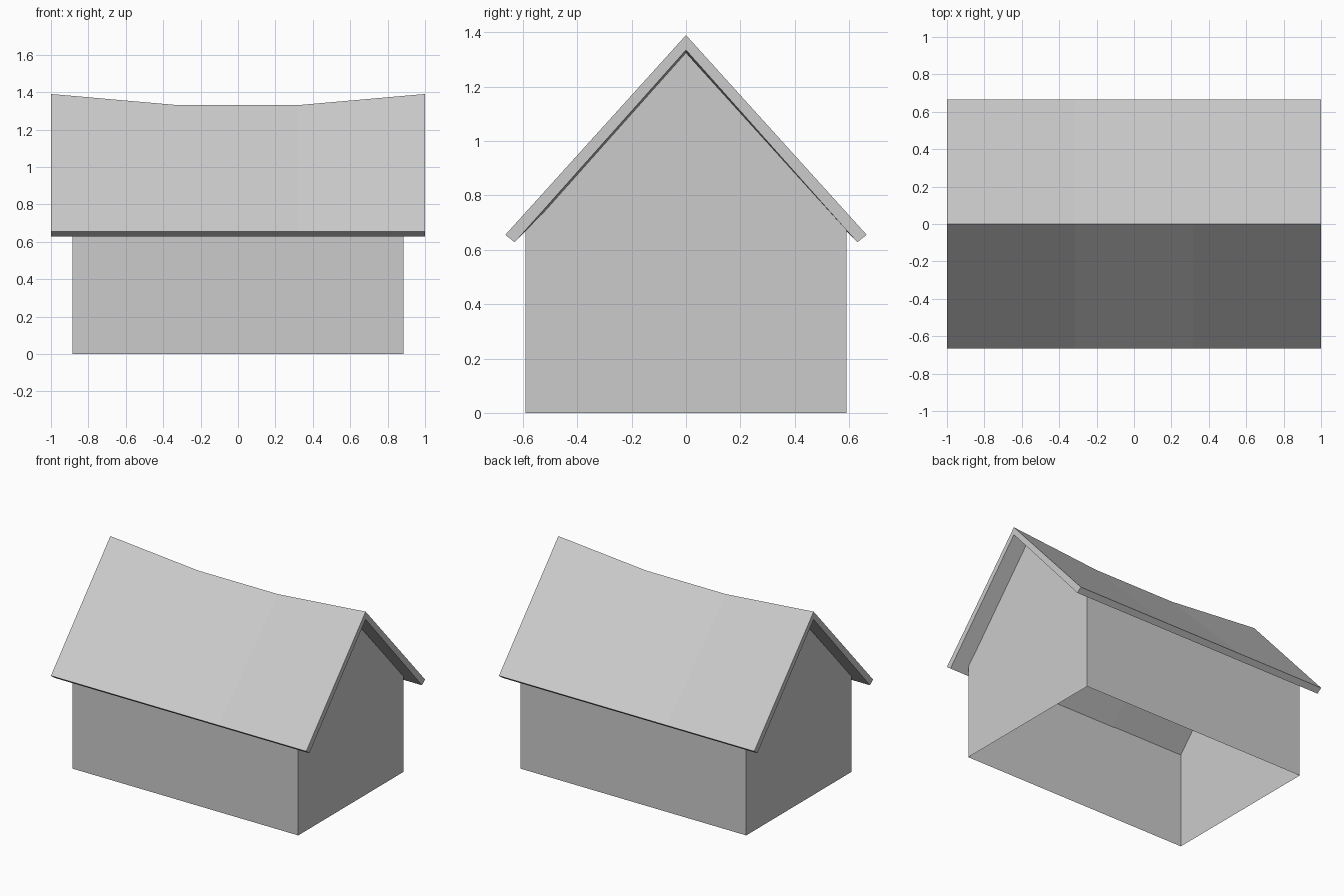
import bpy, bmesh

cube = bpy.data.objects.get("Cube")
if cube:
    bpy.data.objects.remove(cube, do_unlink=True)

grey = bpy.data.materials.new("plain_grey")
grey.use_nodes = True
grey.diffuse_color = (0.6, 0.6, 0.6, 1)
grey.node_tree.nodes["Principled BSDF"].inputs["Base Color"].default_value = (0.6, 0.6, 0.6, 1)

HALF_LENGTH, SAG_X, SAG = 1.0, 0.315, 0.06
RIDGE_OUT, RIDGE_IN = 1.39, 1.335
EAVE_OUT, EAVE_IN = (0.665, 0.655), (0.63, 0.628)
WALL_X, WALL_Y, WALL_TOP = 0.885, 0.59, 0.673


def add_object(name, bm):
    bmesh.ops.recalc_face_normals(bm, faces=bm.faces)
    mesh = bpy.data.meshes.new(name)
    bm.to_mesh(mesh)
    bm.free()
    mesh.materials.append(grey)
    obj = bpy.data.objects.new(name, mesh)
    bpy.context.collection.objects.link(obj)
    return obj


def loft(bm, sections):
    """Join matching closed sections with quads."""
    rings = [[bm.verts.new(p) for p in s] for s in sections]
    for a, b in zip(rings, rings[1:]):
        for i in range(len(a)):
            j = (i + 1) % len(a)
            bm.faces.new((a[i], a[j], b[j], b[i]))
    return rings


# Roof: chevron slab with a ridge that sags in the middle
def chevron(x):
    drop = SAG if abs(x) < HALF_LENGTH else 0
    (yo, zo), (yi, zi) = EAVE_OUT, EAVE_IN
    return [(x, -yo, zo), (x, 0, RIDGE_OUT - drop), (x, yo, zo),
            (x, yi, zi), (x, 0, RIDGE_IN - drop), (x, -yi, zi)]


bm = bmesh.new()
rings = loft(bm, [chevron(x) for x in (-HALF_LENGTH, -SAG_X, SAG_X, HALF_LENGTH)])
for ring in (rings[0], rings[-1]):
    for quad in ((0, 1, 4, 5), (1, 2, 3, 4)):
        bm.faces.new([ring[i] for i in quad])
add_object("roof", bm)

# Walls: thin shell open to the ground, with gables reaching the roof underside
bm = bmesh.new()
gable_top = RIDGE_IN - SAG * (HALF_LENGTH - WALL_X) / (HALF_LENGTH - SAG_X)
ends = []
for x in (-WALL_X, WALL_X):
    outline = [(-WALL_Y, 0), (-WALL_Y, WALL_TOP), (0, gable_top), (WALL_Y, WALL_TOP), (WALL_Y, 0)]
    ring = [bm.verts.new((x, y, z)) for y, z in outline]
    bm.faces.new(ring)
    ends.append(ring)
left, right = ends
for i, j in ((0, 1), (3, 4)):
    bm.faces.new((left[i], left[j], right[j], right[i]))
add_object("walls", bm)
